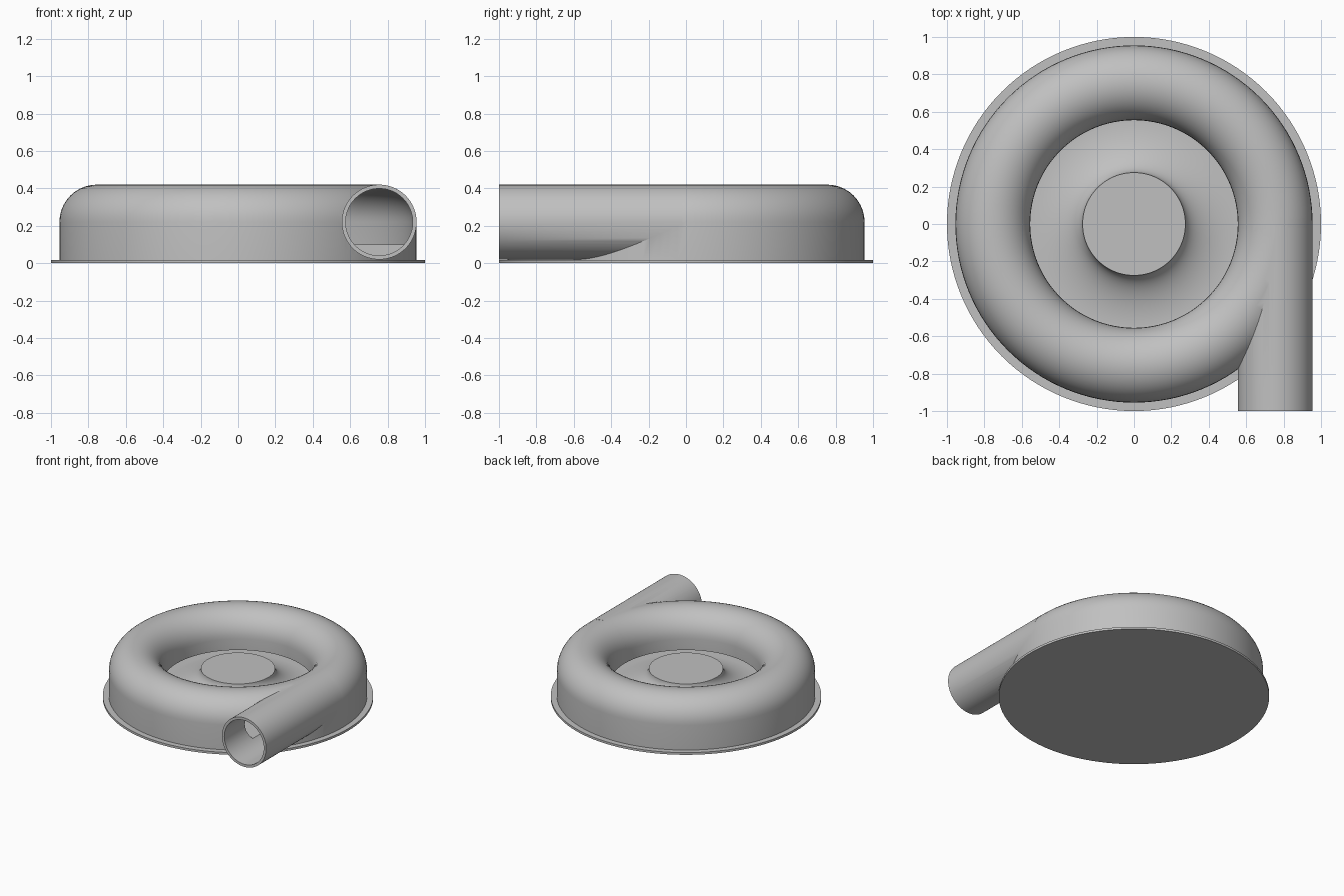
import bpy, bmesh
from math import sin, cos, pi, radians
from mathutils import Matrix, Vector

cube = bpy.data.objects.get("Cube")
if cube:
    bpy.data.objects.remove(cube)

# Main sizes
RING, TUBE, WALL = 0.755, 0.20, 0.02
MID, FLOOR, LIP = 0.22, 0.10, 0.13
HUB, HUB_TOP = 0.275, 0.24
BASE = 0.018

grey = bpy.data.materials.new("casing_grey")
grey.use_nodes = True
colour = (0.53, 0.53, 0.53, 1)
grey.diffuse_color = colour
grey.node_tree.nodes["Principled BSDF"].inputs["Base Color"].default_value = colour


def add_object(name, bm):
    bmesh.ops.remove_doubles(bm, verts=bm.verts, dist=1e-5)
    bmesh.ops.recalc_face_normals(bm, faces=bm.faces)
    mesh = bpy.data.meshes.new(name)
    bm.to_mesh(mesh)
    bm.free()
    mesh.materials.append(grey)
    ob = bpy.data.objects.new(name, mesh)
    bpy.context.collection.objects.link(ob)
    return ob


def revolve(name, profile, closed, steps=128):
    bm = bmesh.new()
    verts = [bm.verts.new((r, 0, z)) for r, z in profile]
    pairs = list(zip(verts, verts[1:]))
    if closed:
        pairs.append((verts[-1], verts[0]))
    edges = [bm.edges.new(p) for p in pairs]
    bmesh.ops.spin(bm, geom=verts + edges, cent=(0, 0, 0), axis=(0, 0, 1),
                   angle=2 * pi, steps=steps)
    return add_object(name, bm)


def rod(name, radius, y0, y1):
    bm = bmesh.new()
    place = (Matrix.Translation(Vector((RING, (y0 + y1) / 2, MID)))
             @ Matrix.Rotation(pi / 2, 4, "X"))
    bmesh.ops.create_cone(bm, cap_ends=True, segments=72, radius1=radius,
                          radius2=radius, depth=y1 - y0, matrix=place)
    return add_object(name, bm)


def combine(target, other, operation):
    mod = target.modifiers.new(operation.lower(), "BOOLEAN")
    mod.operation, mod.object, mod.solver = operation, other, "EXACT"
    bpy.ops.object.select_all(action="DESELECT")
    bpy.context.view_layer.objects.active = target
    target.select_set(True)
    bpy.ops.object.modifier_apply(modifier=mod.name)
    bpy.data.objects.remove(other)


def dome(radius, n=20):
    # Half circle over the ring, from the outer side to the inner side
    return [(RING + radius * cos(pi * i / n), MID + radius * sin(pi * i / n))
            for i in range(n + 1)]


# Flanged casing with a rounded ring and a flared hub in its well
flare = []
reach = RING - TUBE - HUB
for i in range(17):
    a = pi / 2 * i / 16
    flare.append((RING - TUBE - reach * sin(a),
                  HUB_TOP - (HUB_TOP - FLOOR) * cos(a)))
outline = [(0, 0), (1, 0), (1, BASE), (RING + TUBE, BASE)]
outline += dome(TUBE) + flare + [(0, HUB_TOP)]
casing = revolve("pump_casing", outline, False)

# Straight outlet pipe leaving the ring at a tangent
combine(casing, rod("outlet_pipe", TUBE, -1, -0.02), "UNION")

# Hollow channel, open to the well through a slot below the lip
inner = TUBE - WALL
slot = RING - TUBE - 0.01
channel = [(slot, FLOOR), (RING + inner, FLOOR)] + dome(inner)
channel += [(RING - inner, LIP), (slot, LIP)]
combine(casing, revolve("channel_cutter", channel, True), "DIFFERENCE")

# Bore through the outlet into the channel
combine(casing, rod("bore_cutter", inner - 0.001, -1.1, -0.015), "DIFFERENCE")

bpy.ops.object.shade_smooth_by_angle(angle=radians(30))
